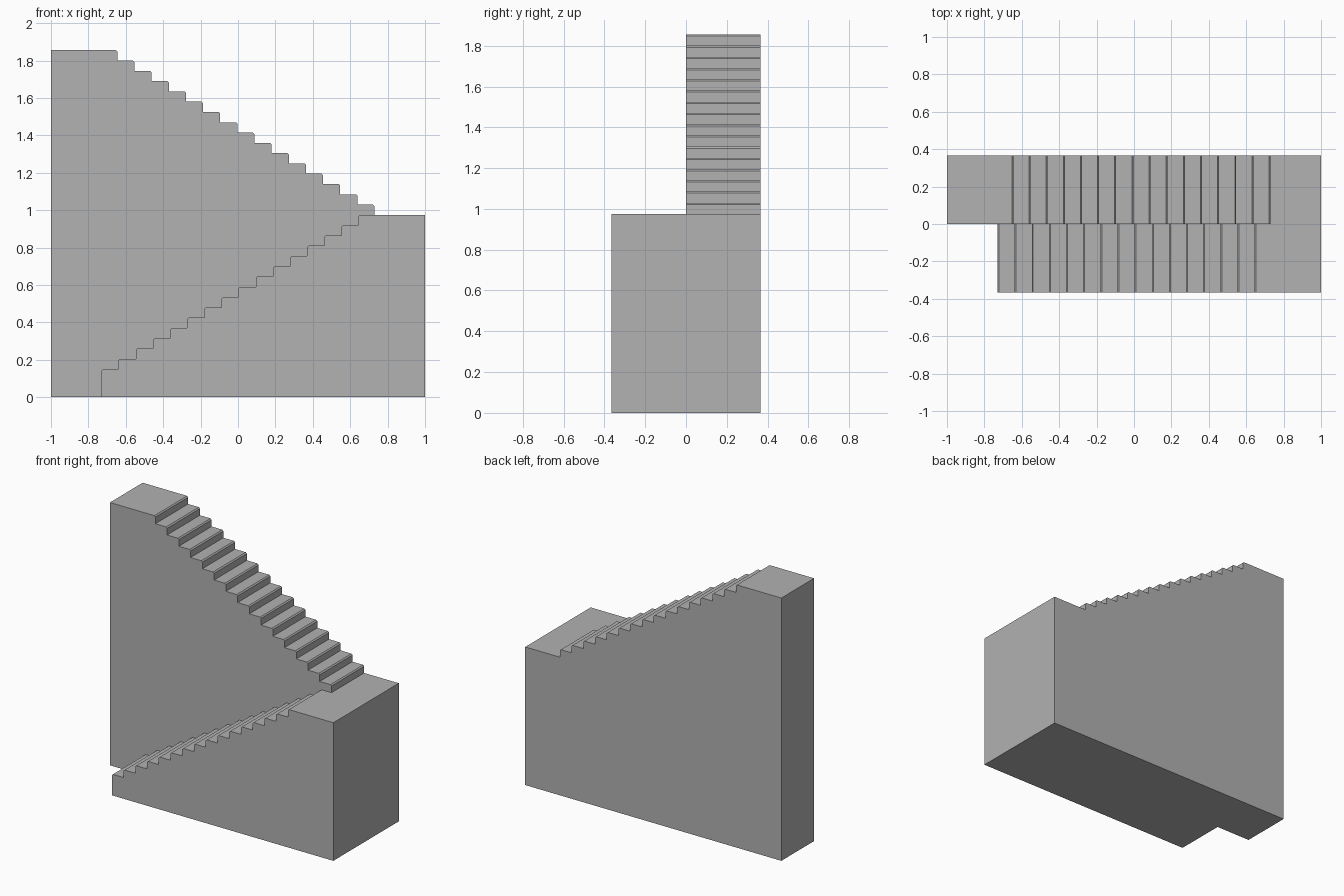
import bpy
import bmesh

STEPS = 16              # risers per flight
RUN = 1.375 / 15        # tread depth
RISE = 0.055            # riser height
NOSE = 0.008            # chamfer on each tread edge
DEPTH = 0.365           # width of each flight

cube = bpy.data.objects.get("Cube")
if cube:
    bpy.data.objects.remove(cube, do_unlink=True)

# Plain concrete colour
concrete = bpy.data.materials.new("concrete grey")
concrete.use_nodes = True
grey = (0.445, 0.445, 0.445, 1)
concrete.diffuse_color = grey
concrete.node_tree.nodes["Principled BSDF"].inputs["Base Color"].default_value = grey


def stair_profile(first_top, side, start_floor, landing_out):
    """Outline of a solid flight climbing from its low end; side=1 climbs to +x."""
    start = -0.73
    pts = [(start, start_floor)]
    for i in range(STEPS):
        x = start + i * RUN
        top = first_top + i * RISE
        if i:
            pts.append((x, top - RISE))
        pts += [(x, top - NOSE), (x + NOSE, top)]
    pts += [(1, top), (1, 0)]
    # Lower landing in front of the first riser, or straight down to the ground
    if landing_out:
        pts += [(-1, 0), (-1, start_floor)]
    return [(side * x, z) for x, z in pts]


def extrude_profile(name, pts, y0, y1):
    """Solid made by sweeping an x-z outline along y."""
    bm = bmesh.new()
    face = bm.faces.new([bm.verts.new((x, y0, z)) for x, z in pts])
    swept = bmesh.ops.extrude_face_region(bm, geom=[face])
    verts = [g for g in swept["geom"] if isinstance(g, bmesh.types.BMVert)]
    bmesh.ops.translate(bm, verts=verts, vec=(0, y1 - y0, 0))
    bmesh.ops.recalc_face_normals(bm, faces=bm.faces)
    mesh = bpy.data.meshes.new(name)
    bm.to_mesh(mesh)
    bm.free()
    mesh.materials.append(concrete)
    obj = bpy.data.objects.new(name, mesh)
    bpy.context.collection.objects.link(obj)
    return obj


# Front flight climbs from the ground to the middle landing
extrude_profile("lower_flight", stair_profile(0.15, 1, 0, False), -DEPTH, 0)

# Rear flight turns back and climbs from the landing to the top platform
extrude_profile("upper_flight", stair_profile(1.03, -1, 0.975, True), 0, DEPTH)
